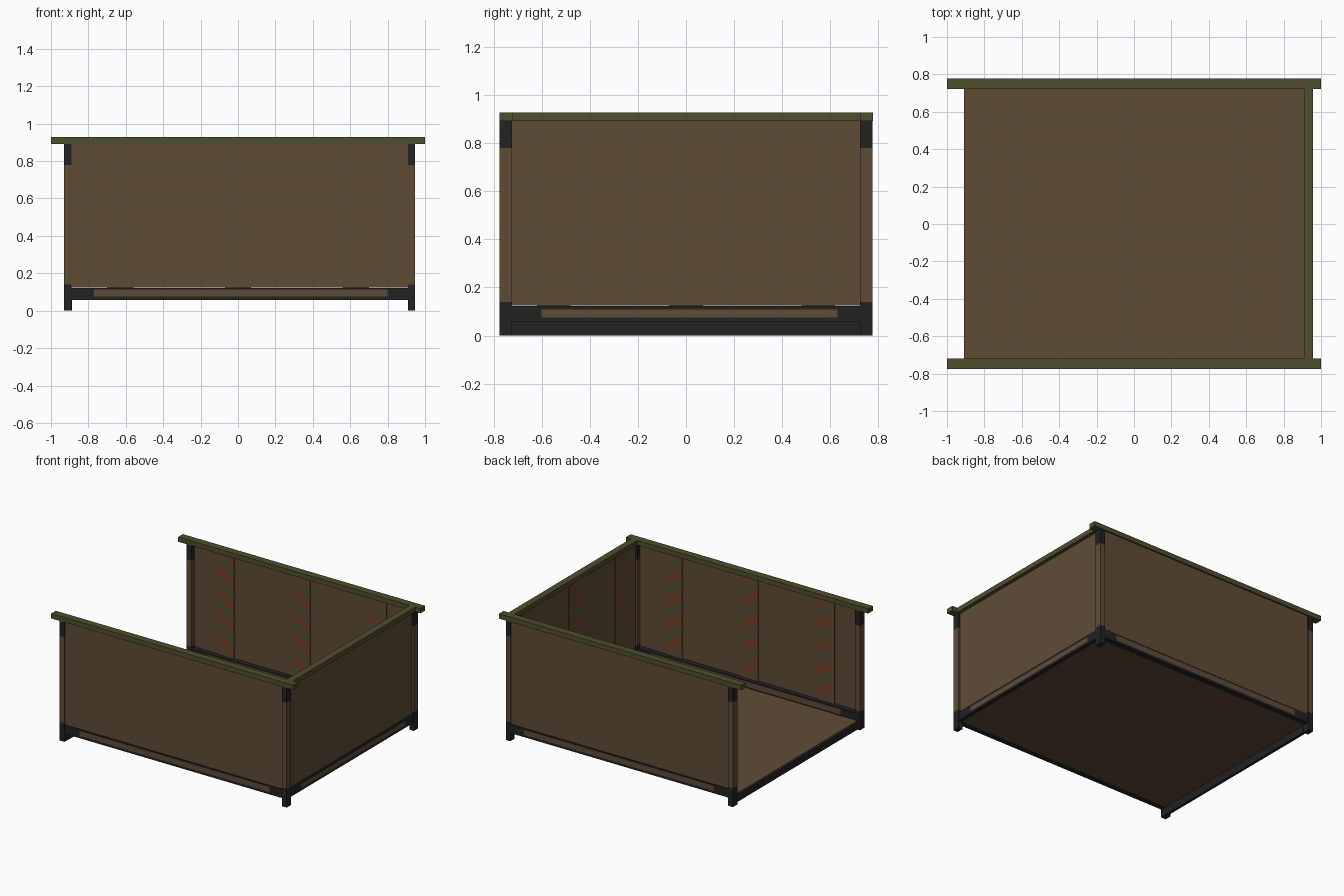
import bpy, bmesh, math
from mathutils import Vector

if "Cube" in bpy.data.objects:
    bpy.data.objects.remove(bpy.data.objects["Cube"])


def mat(name, rgb):
    m = bpy.data.materials.new(name)
    lin = [((c / 255 + 0.055) / 1.055) ** 2.4 for c in rgb]
    m.diffuse_color = (*lin, 1)
    m.use_nodes = True
    m.node_tree.nodes["Principled BSDF"].inputs["Base Color"].default_value = m.diffuse_color
    return m


BROWN = mat("worn_brown_board", (95, 76, 54))
DARK = mat("dark_iron", (34, 34, 36))
OLIVE = mat("olive_rail", (80, 78, 44))
RUST = mat("rust_band", (114, 68, 42))
MOSS = mat("faded_band", (88, 78, 56))


def box(name, lo, hi, mats, cuts=(), rule=None):
    """Box from corner to corner; cuts are (point, normal), rule picks the material."""
    bm = bmesh.new()
    bmesh.ops.create_cube(bm, size=1)
    for v in bm.verts:
        v.co = Vector([(lo[i] + hi[i]) / 2 + v.co[i] * (hi[i] - lo[i]) for i in range(3)])
    for co, no in cuts:
        bmesh.ops.bisect_plane(bm, geom=bm.verts[:] + bm.edges[:] + bm.faces[:],
                               dist=1e-5, plane_co=co, plane_no=no)
    if rule:
        for f in bm.faces:
            f.material_index = rule(f.calc_center_median())
    me = bpy.data.meshes.new(name)
    bm.to_mesh(me)
    bm.free()
    for m in mats:
        me.materials.append(m)
    ob = bpy.data.objects.new(name, me)
    bpy.context.collection.objects.link(ob)
    return ob


# corner posts: iron at the ends, brown in the middle
for xn, x0, x1 in (("left", -0.93, -0.89), ("right", 0.908, 0.945)):
    for yn, y0, y1 in (("front", -0.775, -0.723), ("back", 0.723, 0.775)):
        box(f"{yn}_{xn}_post", (x0, y0, 0), (x1, y1, 0.892), [DARK, BROWN],
            [((0, 0, z), (0, 0, 1)) for z in (0.14, 0.78)],
            lambda c: int(0.14 < c.z < 0.78))

# top rails
box("front_rail", (-1, -0.775, 0.892), (1, -0.72, 0.928), [OLIVE])
box("back_rail", (-1, 0.723, 0.892), (1, 0.778, 0.928), [OLIVE])
box("right_rail", (0.908, -0.72, 0.892), (0.958, 0.723, 0.928), [OLIVE])

# floor and the sill under its open edge
box("floor", (-0.908, -0.73, 0.058), (0.915, 0.73, 0.066), [BROWN])
box("open_side_sill", (-0.908, -0.723, 0.0), (-0.888, 0.723, 0.058), [DARK])


# diagonal painted bands
def diagonal(name, lo, hi, axis, centre):
    P = 0.085
    n = Vector((0, 0, 1))
    n[axis] = 0.6
    cuts = []
    for k in range(-1, 14):
        p = Vector((0, 0, k * P))
        p[axis] = centre
        cuts.append((p, n))
    box(name, lo, hi, [RUST, MOSS], cuts,
        lambda c: math.floor((c.z + 0.6 * (c[axis] - centre)) / P) % 2)


# front and back walls: panel, skirt beam, inner bands
for name, s in (("front", -1), ("back", 1)):
    ys = lambda a, b: sorted((s * a, s * b))
    a, b = ys(0.757, 0.767)
    box(name + "_panel", (-0.892, a, 0.125), (0.91, b, 0.893), [BROWN])
    a, b = ys(0.725, 0.77)
    box(name + "_skirt", (-0.89, a, 0.058), (0.908, b, 0.122), [DARK, BROWN],
        [((0, 0, z), (0, 0, 1)) for z in (0.075, 0.112)]
        + [((x, 0, 0), (1, 0, 0)) for x in (-0.77, 0.8)],
        lambda c: int(0.075 < c.z < 0.112 and -0.77 < c.x < 0.8))
    a, b = ys(0.752, 0.757)
    for i, x in enumerate((-0.63, 0, 0.63)):
        diagonal(f"{name}_band_{i}", (x - 0.07, a, 0.122), (x + 0.07, b, 0.892), 0, x)

# right wall
box("right_panel", (0.922, -0.725, 0.125), (0.932, 0.725, 0.893), [BROWN])
box("right_skirt", (0.908, -0.723, 0.058), (0.94, 0.723, 0.122), [DARK, BROWN],
    [((0, 0, z), (0, 0, 1)) for z in (0.075, 0.108)]
    + [((0, y, 0), (0, 1, 0)) for y in (-0.6, 0.63)],
    lambda c: int(0.075 < c.z < 0.108 and -0.6 < c.y < 0.63))
for i, y in enumerate((-0.55, 0, 0.55)):
    diagonal(f"right_band_{i}", (0.917, y - 0.07, 0.122), (0.922, y + 0.07, 0.892), 1, y)
